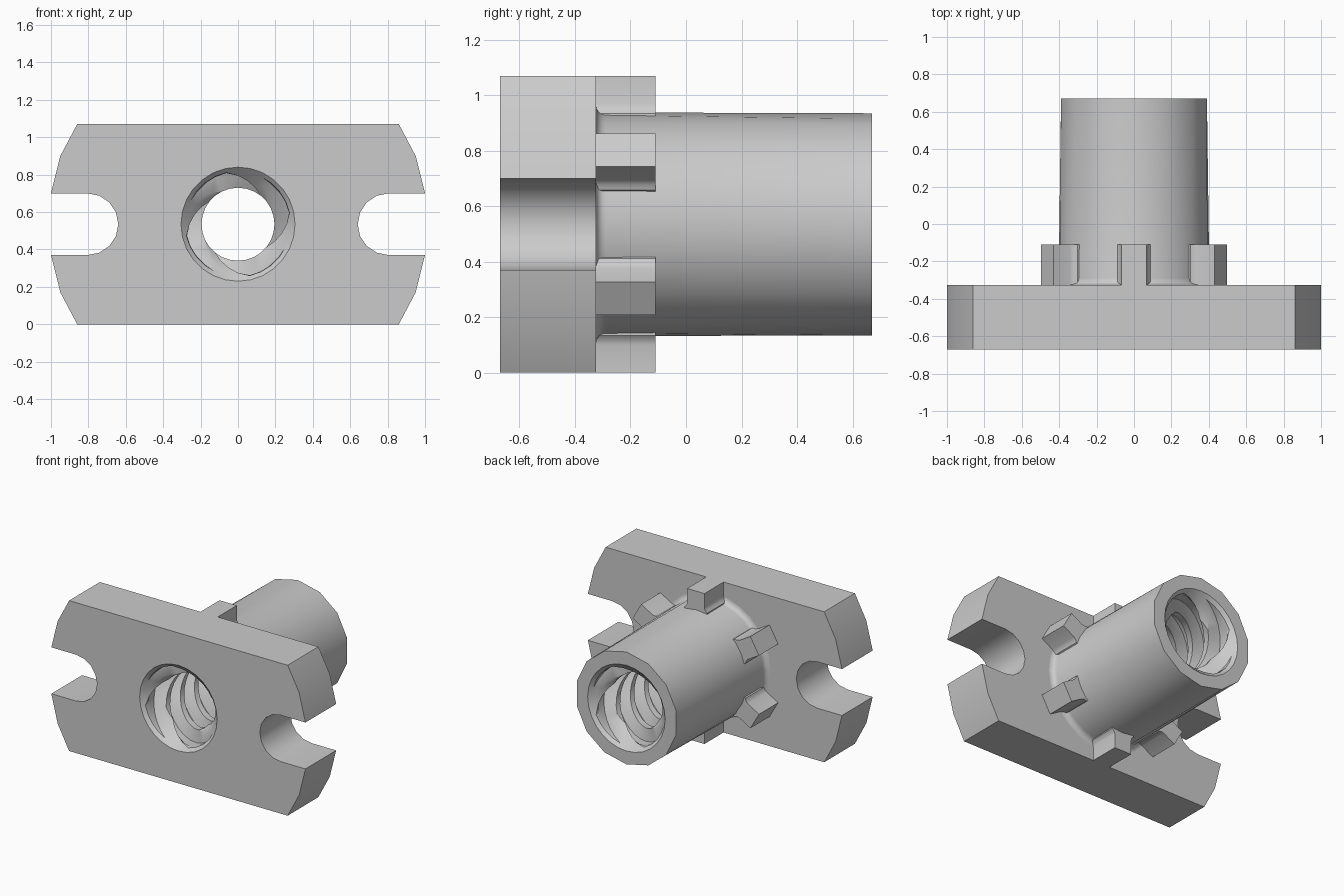
import bpy, bmesh
from math import cos, sin, pi
from mathutils import Matrix, Vector

cube = bpy.data.objects.get("Cube")
if cube:
    bpy.data.objects.remove(cube, do_unlink=True)

MID = 0.535                 # height of the bore axis
FRONT, BACK, END = -0.67, -0.325, 0.67
N = 28                      # segments around the barrel
BORE = 0.305

grey = bpy.data.materials.new("light_grey")
grey.use_nodes = True
colour = (0.6, 0.6, 0.6, 1)
grey.diffuse_color = colour
grey.node_tree.nodes["Principled BSDF"].inputs["Base Color"].default_value = colour


def finish(bm, name):
    bmesh.ops.recalc_face_normals(bm, faces=bm.faces)
    mesh = bpy.data.meshes.new(name)
    bm.to_mesh(mesh)
    bm.free()
    mesh.materials.append(grey)
    obj = bpy.data.objects.new(name, mesh)
    bpy.context.collection.objects.link(obj)
    bpy.ops.object.select_all(action='DESELECT')
    obj.select_set(True)
    bpy.context.view_layer.objects.active = obj
    bpy.ops.object.shade_smooth_by_angle(angle=pi / 6)
    return obj


def prism(loops, y0, y1):
    """Solid between y0 and y1 from outline loops of (x, z); later loops are holes."""
    bm = bmesh.new()
    edges = []
    for loop in loops:
        vs = [bm.verts.new((x, y0, z)) for x, z in loop]
        edges += [bm.edges.new((vs[i - 1], vs[i])) for i in range(len(vs))]
    bmesh.ops.triangle_fill(bm, edges=edges, use_beauty=True, normal=(0, -1, 0))
    ext = bmesh.ops.extrude_face_region(bm, geom=bm.faces[:], use_keep_orig=True)
    moved = [v for v in ext["geom"] if isinstance(v, bmesh.types.BMVert)]
    bmesh.ops.translate(bm, verts=moved, vec=(0, y1 - y0, 0))
    return bm


# Flange plate with clipped ends, open side slots and a central hole
slot_r = 0.165
quarter = [(0.86, MID), (0.95, 0.365), (1.0, slot_r)]
slot = [(0.805 - slot_r * sin(pi * k / 8), slot_r * cos(pi * k / 8)) for k in range(9)]
right = quarter + slot + [(x, -z) for x, z in reversed(quarter)]
outline = right + [(-x, -z) for x, z in right]
hole = [(BORE * cos(2 * pi * i / N), BORE * sin(2 * pi * i / N)) for i in range(N)]
plate = finish(prism([outline, hole], FRONT, BACK), "flange_plate")
plate.location.z = MID

# Threaded barrel: four-start thread, chamfered mouths, outside wall and root fillet
ROOT, CREST = 0.28, 0.195
ROWS, WAVE = 59, 7
step = (END - FRONT) / ROWS


def bore_radius(row, i):
    thread = CREST if (row + i) % WAVE < 3 else ROOT
    depth = min(row, ROWS - row) * step
    return max(thread, BORE - depth)


bm = bmesh.new()
rings = []


def add_ring(y, radius):
    ring = []
    for i in range(N):
        a = pi / 2 + 2 * pi * i / N
        r = radius(i)
        ring.append(bm.verts.new((r * cos(a), y, r * sin(a))))
    rings.append(ring)


for row in range(ROWS + 1):
    add_ring(FRONT + row * step, lambda i: bore_radius(row, i))
add_ring(END, lambda i: 0.4 * (cos(2 * pi / N) if i % 2 else 1))
fillet = 0.035
for k in range(5):
    a = k * pi / 8
    add_ring(BACK + fillet * (1 - sin(a)), lambda i: 0.403 + fillet * (1 - cos(a)))

for k, ring in enumerate(rings):
    nxt = rings[(k + 1) % len(rings)]
    for i in range(N):
        j = (i + 1) % N
        if k < ROWS:        # split along the helix so the thread edges stay clean
            bm.faces.new((ring[i], ring[j], nxt[i]))
            bm.faces.new((ring[j], nxt[j], nxt[i]))
        else:
            bm.faces.new((ring[i], ring[j], nxt[j], nxt[i]))
barrel = finish(bm, "threaded_barrel")
barrel.location.z = MID

# Six lugs around the barrel root, flared where they meet it
side = [(0.068, 0.535), (0.068, 0.435), (0.074, 0.415), (0.088, 0.4), (0.088, 0.36)]
lug_shape = side + [(-x, z) for x, z in reversed(side)]
for n in range(6):
    lug = finish(prism([lug_shape], BACK - 0.01, -0.11), f"lug_{n + 1}")
    lug.matrix_world = Matrix.Translation(Vector((0, 0, MID))) @ Matrix.Rotation(n * pi / 3, 4, 'Y')
